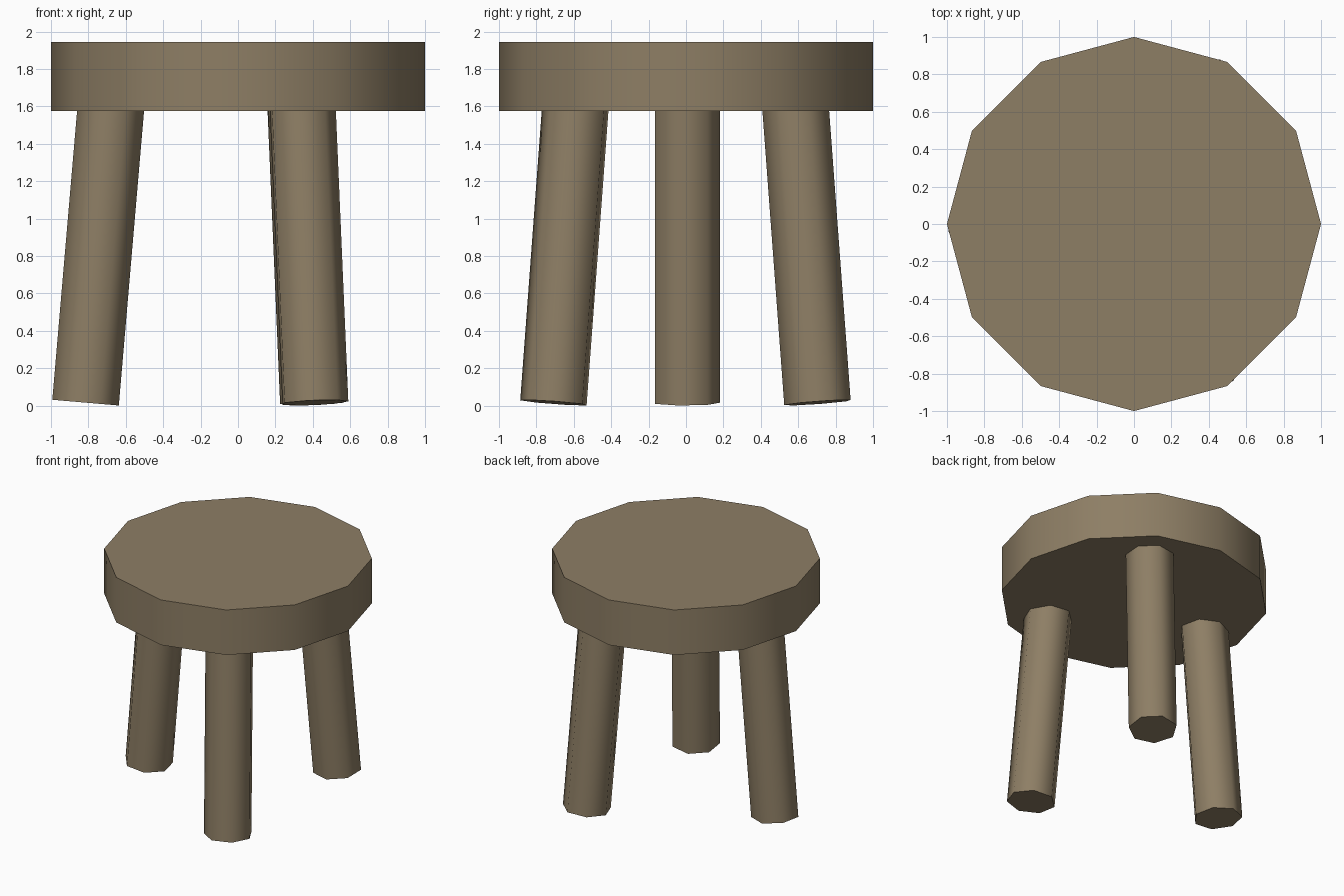
import bpy
import math
from mathutils import Matrix, Vector

cube = bpy.data.objects.get("Cube")
if cube:
    bpy.data.objects.remove(cube, do_unlink=True)

# Single wood colour
wood = bpy.data.materials.new("brown_wood")
wood.use_nodes = True
colour = (0.27, 0.21, 0.13, 1)
wood.diffuse_color = colour
wood.node_tree.nodes["Principled BSDF"].inputs["Base Color"].default_value = colour


def cylinder(name, sides, radius, height, smooth_angle):
    """Capped cylinder standing on its own origin."""
    bpy.ops.mesh.primitive_cylinder_add(vertices=sides, radius=radius, depth=height)
    obj = bpy.context.object
    obj.name = name
    obj.data.transform(Matrix.Translation((0, 0, height / 2)))
    obj.data.materials.append(wood)
    bpy.ops.object.shade_smooth_by_angle(angle=math.radians(smooth_angle))
    return obj


# Round seat
seat = cylinder("seat", 12, 1.0, 0.37, 40)
seat.location.z = 1.575

# Three splayed legs, tops sunk into the seat
tilt = Matrix.Rotation(math.radians(4.9), 4, "Y")
foot = Matrix.Translation(Vector((-0.815, 0, 0.016)))
for i, name in enumerate(("right_leg", "front_left_leg", "back_left_leg")):
    leg = cylinder(name, 7, 0.183, 1.7, 60)
    leg.matrix_world = Matrix.Rotation(math.tau * i / 3, 4, "Z") @ foot @ tilt
